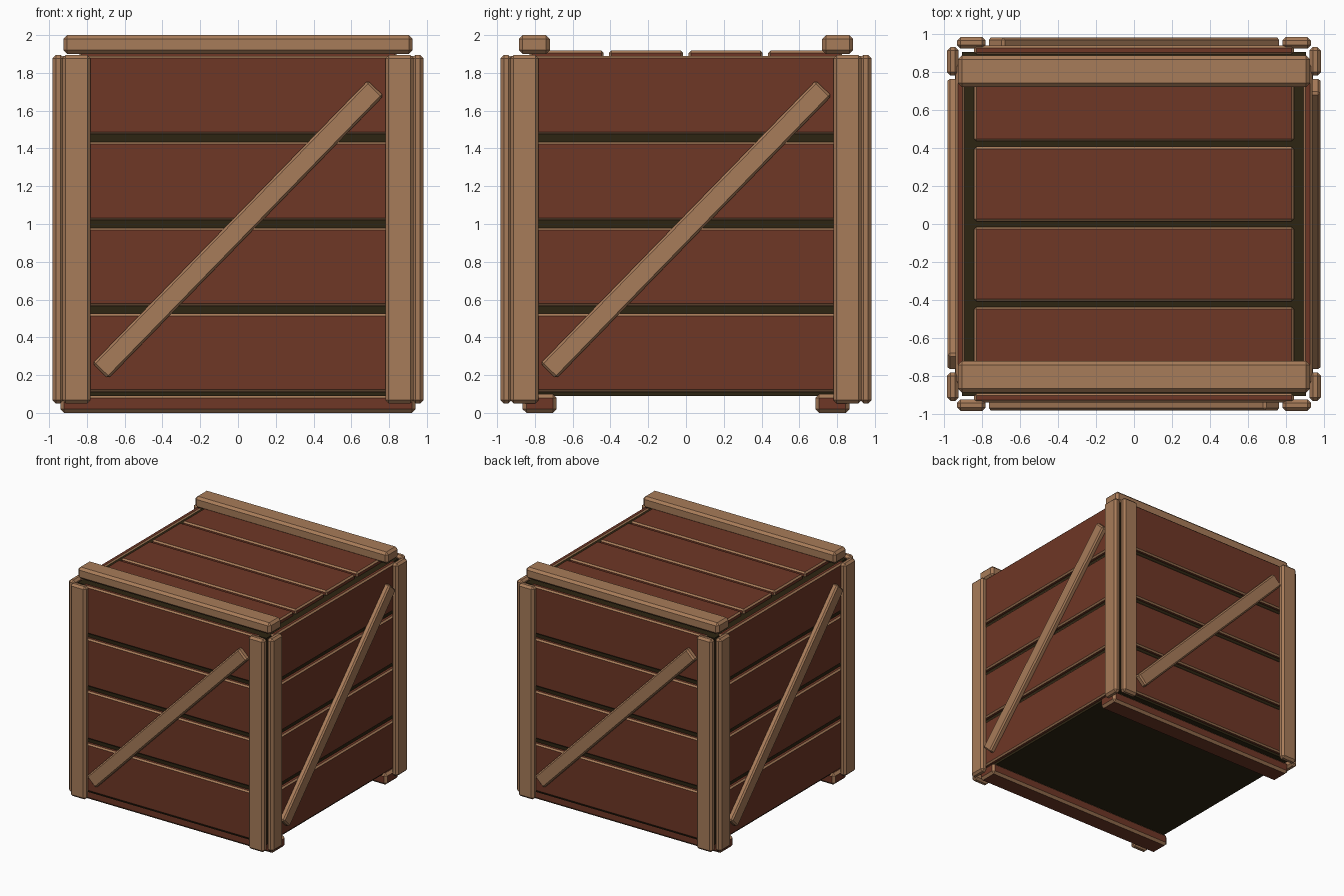
import bpy, bmesh, math
from mathutils import Matrix, Vector

if "Cube" in bpy.data.objects:
    bpy.data.objects.remove(bpy.data.objects["Cube"])


def material(name, rgb):
    m = bpy.data.materials.new(name)
    m.diffuse_color = (*rgb, 1)
    m.use_nodes = True
    m.node_tree.nodes["Principled BSDF"].inputs["Base Color"].default_value = m.diffuse_color
    return m


TAN = material("light_wood", (0.39, 0.20, 0.10))
BROWN = material("red_brown_wood", (0.156, 0.038, 0.019))
DARK = material("dark_interior", (0.027, 0.018, 0.006))


def board(name, lo, hi, mat, bevel=0.0, edge=None, turn=0.0, tilt=0.0):
    """Chamfered box from lo to hi, tilted about its own y axis, then turned about z."""
    lo, hi = Vector(lo), Vector(hi)
    bm = bmesh.new()
    bmesh.ops.create_cube(bm, size=1)
    bmesh.ops.scale(bm, vec=hi - lo, verts=bm.verts)
    if bevel:
        bmesh.ops.bevel(bm, geom=bm.edges[:], offset=bevel, segments=1,
                        affect='EDGES', profile=0.5, material=1)
    bm.transform(Matrix.Rotation(turn, 4, 'Z')
                 @ Matrix.Translation((lo + hi) / 2)
                 @ Matrix.Rotation(tilt, 4, 'Y'))
    mesh = bpy.data.meshes.new(name)
    bm.to_mesh(mesh)
    bm.free()
    mesh.materials.append(mat)
    mesh.materials.append(edge or mat)
    obj = bpy.data.objects.new(name, mesh)
    bpy.context.collection.objects.link(obj)
    return obj


# Dark inner box
board("inner_box", (-0.905, -0.905, 0.09), (0.905, 0.905, 1.88), DARK)

# Four identical sides, each built at the front and turned
for side, label in enumerate(("front", "right", "back", "left")):
    turn = side * math.pi / 2
    # Horizontal planks with worn light edges
    for i in range(4):
        z = 0.318 + 0.455 * i
        board(f"{label}_plank_{i + 1}", (-0.84, -0.938, z - 0.207), (0.84, -0.89, z + 0.207),
              BROWN, 0.012, TAN, turn)
    # Corner posts
    for s in (-1, 1):
        x = s * 0.855
        board(f"{label}_post_{'left' if s < 0 else 'right'}", (x - 0.075, -0.982, 0.05),
              (x + 0.075, -0.922, 1.895), TAN, 0.018, turn=turn)
    # Diagonal brace
    board(f"{label}_diagonal_brace", (-1.045, -0.98, 0.912), (1.045, -0.925, 1.028),
          TAN, 0.012, turn=turn, tilt=-math.atan2(1.50, 1.46))

# Lid planks
for i in range(4):
    y = -0.632 + 0.421 * i
    board(f"lid_plank_{i + 1}", (-0.84, y - 0.196, 1.87), (0.84, y + 0.196, 1.918),
          BROWN, 0.012, TAN)

# Lid battens and bottom runners
for s, label in ((-1, "front"), (1, "back")):
    board(f"{label}_lid_batten", (-0.925, s * 0.803 - 0.082, 1.9),
          (0.925, s * 0.803 + 0.082, 2.0), TAN, 0.02)
    board(f"{label}_bottom_runner", (-0.94, s * 0.775 - 0.09, 0.0),
          (0.94, s * 0.775 + 0.09, 0.1), BROWN, 0.02, TAN)
